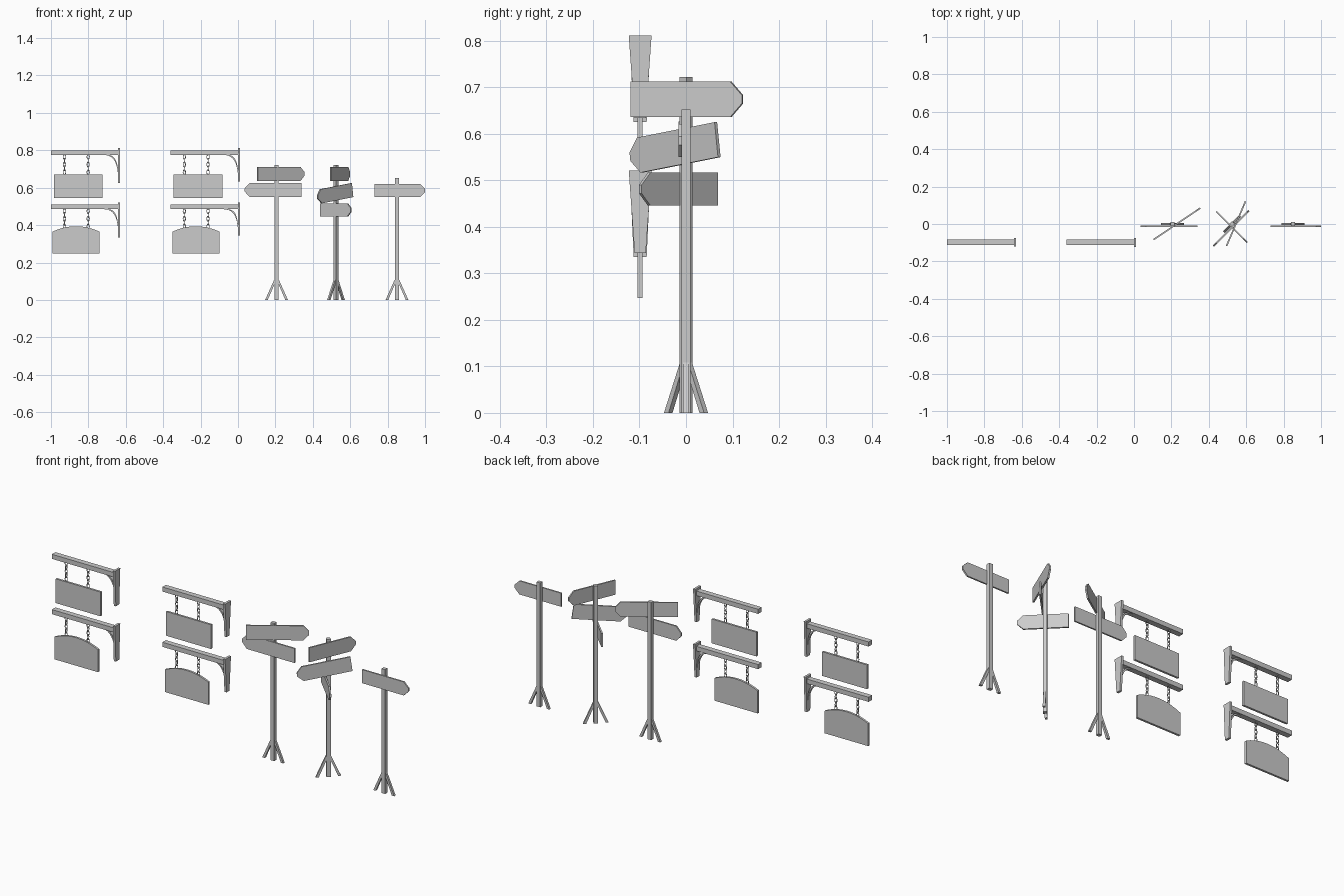
import bpy, bmesh
from math import radians
from mathutils import Matrix, Vector

cube = bpy.data.objects.get("Cube")
if cube:
    bpy.data.objects.remove(cube, do_unlink=True)

grey = bpy.data.materials.new("plain grey")
grey.use_nodes = True
grey.diffuse_color = (0.6, 0.6, 0.6, 1)
grey.node_tree.nodes["Principled BSDF"].inputs["Base Color"].default_value = (0.6, 0.6, 0.6, 1)


def turn(degrees, axis="Z"):
    return Matrix.Rotation(radians(degrees), 4, axis)


def move(x, y, z):
    return Matrix.Translation((x, y, z))


def prism(name, outline, depth, matrix):
    """Extrude an (x, z) outline evenly to both sides along local y."""
    bm = bmesh.new()
    face = bm.faces.new([bm.verts.new((x, -depth / 2, z)) for x, z in outline])
    ext = bmesh.ops.extrude_face_region(bm, geom=[face])
    verts = [v for v in ext["geom"] if isinstance(v, bmesh.types.BMVert)]
    bmesh.ops.translate(bm, verts=verts, vec=(0, depth, 0))
    bmesh.ops.recalc_face_normals(bm, faces=bm.faces)
    mesh = bpy.data.meshes.new(name)
    bm.to_mesh(mesh)
    bm.free()
    mesh.materials.append(grey)
    obj = bpy.data.objects.new(name, mesh)
    obj.matrix_world = matrix
    bpy.context.collection.objects.link(obj)
    return obj


def rect(x0, x1, z0, z1):
    return [(x0, z0), (x1, z0), (x1, z1), (x0, z1)]


# --- Hanging signs on wall brackets ---
def chain(x, y, top, bottom, links=5):
    step = (top - bottom) / links
    for i in range(links):
        bpy.ops.mesh.primitive_torus_add(
            major_segments=12, minor_segments=6, major_radius=0.008, minor_radius=0.002,
            location=(x, y, top - step * (i + 0.5)), rotation=(radians(90), 0, radians(90 * (i % 2))))
        link = bpy.context.object
        link.name = "chain_link"
        link.scale = (0.85, step * 0.63 / 0.008, 1)
        link.data.materials.append(grey)
        bpy.ops.object.shade_smooth_by_angle()


def hanging_sign(x, z, arched, plate_top, plate_foot, plate_length):
    y = -0.0985
    base = move(x, y, z)          # z is the underside of the beam
    prism("bracket_beam", rect(-0.36, 0, 0, 0.024), 0.029, base)
    # tapered wall plate
    top, foot = plate_top / 2, plate_foot / 2
    low = 0.036 - plate_length
    prism("wall_plate", [(-foot, low), (foot, low), (top, 0.036), (-top, 0.036)], 0.012,
          move(x + 0.005, y, z) @ turn(90))
    # curved brace: a band between two quarter-round curves
    steps = [i / 8 for i in range(9)]
    corner = Vector((0, 0))

    def arc(width, drop):
        points = []
        for t in steps:
            a, b = Vector((-width, 0)), Vector((0, -drop))
            p = a * (1 - t) ** 2 + corner * 2 * t * (1 - t) + b * t ** 2
            points.append(p.to_tuple())
        return points

    prism("curved_brace", arc(0.075, 0.125) + arc(0.055, 0.1)[::-1], 0.016, base)
    # board and its chains
    if arched:
        left, right, side, rise = -0.351, -0.099, -0.12, 0.029
        mid, half = (left + right) / 2, (right - left) / 2
        outline = [(left, -0.238), (right, -0.238)]
        outline += [(mid + half * k / 5, side + rise * (1 - (k / 5) ** 2)) for k in range(5, -6, -1)]
    else:
        outline = rect(-0.344, -0.084, -0.231, -0.104)
    prism("hanging_board", outline, 0.011, base)
    for cx in (-0.287, -0.16):
        chain(x + cx, y, z, z - 0.102)


for x, plate in ((-0.641, (0.045, 0.028, 0.186)), (0.0, (0.049, 0.024, 0.177))):
    hanging_sign(x, 0.775, False, *plate)
    hanging_sign(x, 0.485, True, *plate)


# --- Signposts ---
def signpost(x, height, angle, boards):
    place = move(x, 0, 0) @ turn(angle)
    prism("post", rect(-0.0105, 0.0105, 0, height), 0.019, place)
    for side in (-1, 1):
        leg = [(0.047, 0), (0.061, 0), (0.0125, 0.108), (0.004, 0.1)]
        prism("foot_brace", [(side * u, z) for u, z in leg], 0.012, place)
    for yaw, tail, tip, z, tall, gap, tilt in boards:
        neck = tip - (0.027 if tip > tail else -0.027)
        h = tall / 2
        outline = [(tail, -h), (neck, -h), (tip, -0.009), (tip, 0.009), (neck, h), (tail, h)]
        prism("arrow_board", outline, 0.008,
              move(x, 0, z) @ turn(yaw) @ move(0, -gap, 0) @ turn(-tilt, "Y"))


# each board: yaw, tail, tip, height, board height, gap from post centre, tilt
signpost(0.206, 0.722, 0, [(34, -0.131, 0.17, 0.674, 0.076, 0.0125, 0),
                           (0, 0.134, -0.17, 0.588, 0.076, 0.0125, 0)])
signpost(0.524, 0.722, 45, [(67, -0.12, 0.14, 0.674, 0.076, 0.019, 0),
                            (45, 0.11, -0.155, 0.572, 0.076, 0.013, 8),
                            (-45, -0.106, 0.127, 0.481, 0.071, 0.012, 0)])
signpost(0.85, 0.652, 0, [(0, -0.12, 0.15, 0.585, 0.071, 0.0125, 0)])
